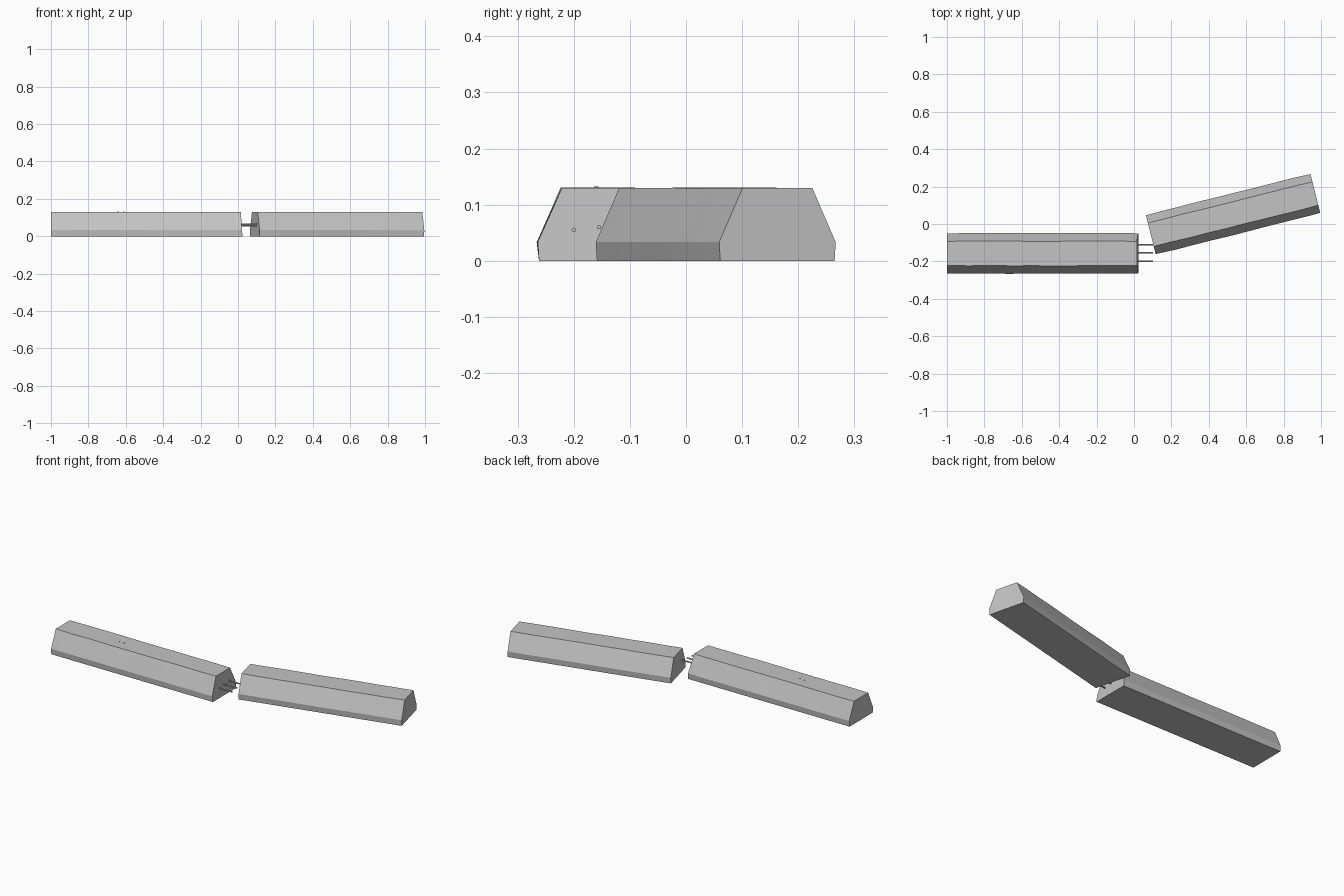
import bpy, bmesh, math, random
from mathutils import Vector

random.seed(4)
if "Cube" in bpy.data.objects:
    bpy.data.objects.remove(bpy.data.objects["Cube"], do_unlink=True)


def material(name, rgb):
    m = bpy.data.materials.new(name)
    m.use_nodes = True
    m.diffuse_color = (*rgb, 1)
    m.node_tree.nodes["Principled BSDF"].inputs["Base Color"].default_value = (*rgb, 1)
    return m


concrete = material("concrete grey", (0.55, 0.55, 0.55))

# Chamfered block section: y offset, z
SECTION = [(-0.105, 0), (-0.107, 0.033), (-0.064, 0.13),
           (0.064, 0.13), (0.107, 0.033), (0.105, 0)]


def barrier(name, start, end, lean=0.0, steps=9):
    """Sweep the section from start to end, with slightly worn long edges."""
    a, b = Vector(start), Vector(end)
    length = (b - a).length
    bm = bmesh.new()
    rings = []
    for i in range(steps + 1):
        t = i / steps
        inner = 0 < i < steps
        ring = []
        for y, z in SECTION:
            wear = random.uniform(-0.003, 0.002) if inner and z > 0 else 0
            drop = random.uniform(-0.001, 0.0005) if inner and z > 0.1 else 0
            x = t * length - (lean * z if i == steps else 0)
            ring.append(bm.verts.new((x, y + math.copysign(wear, y), z + drop)))
        rings.append(ring)
    n = len(SECTION)
    for r, s in zip(rings, rings[1:]):
        for k in range(n):
            bm.faces.new((r[k], r[(k + 1) % n], s[(k + 1) % n], s[k]))
    bm.faces.new(rings[0])
    bm.faces.new(rings[-1])
    bmesh.ops.recalc_face_normals(bm, faces=bm.faces)
    mesh = bpy.data.meshes.new(name)
    bm.to_mesh(mesh)
    bm.free()
    mesh.materials.append(concrete)
    ob = bpy.data.objects.new(name, mesh)
    bpy.context.collection.objects.link(ob)
    ob.location = (a.x, a.y, 0)
    ob.rotation_euler.z = math.atan2(b.y - a.y, b.x - a.x)
    bpy.ops.object.select_all(action="DESELECT")
    ob.select_set(True)
    bpy.context.view_layer.objects.active = ob
    bpy.ops.object.shade_smooth_by_angle(angle=math.radians(20))


def cylinder(name, radius, depth, location, tilt=0.0):
    bpy.ops.mesh.primitive_cylinder_add(vertices=8, radius=radius, depth=depth,
                                        location=location, rotation=(0, tilt, 0))
    ob = bpy.context.object
    ob.name = name
    ob.data.materials.append(concrete)
    bpy.ops.object.shade_smooth_by_angle(angle=math.radians(50))


# The two broken halves of the barrier
barrier("right_barrier", (-1, -0.157), (0.024, -0.157), lean=0.07)
barrier("left_barrier", (0.09, -0.057), (0.97, 0.163))

# Exposed reinforcing rods bridging the gap
for i, (y, z) in enumerate([(-0.2, 0.055), (-0.155, 0.06), (-0.112, 0.064)]):
    cylinder(f"reinforcing_rod_{i + 1}", 0.004, 0.12, (0.042, y, z), math.pi / 2)

# Small lifting studs on the top
for i, x in enumerate((-0.64, -0.61)):
    cylinder(f"lifting_stud_{i + 1}", 0.004, 0.008, (x, -0.16, 0.128))
